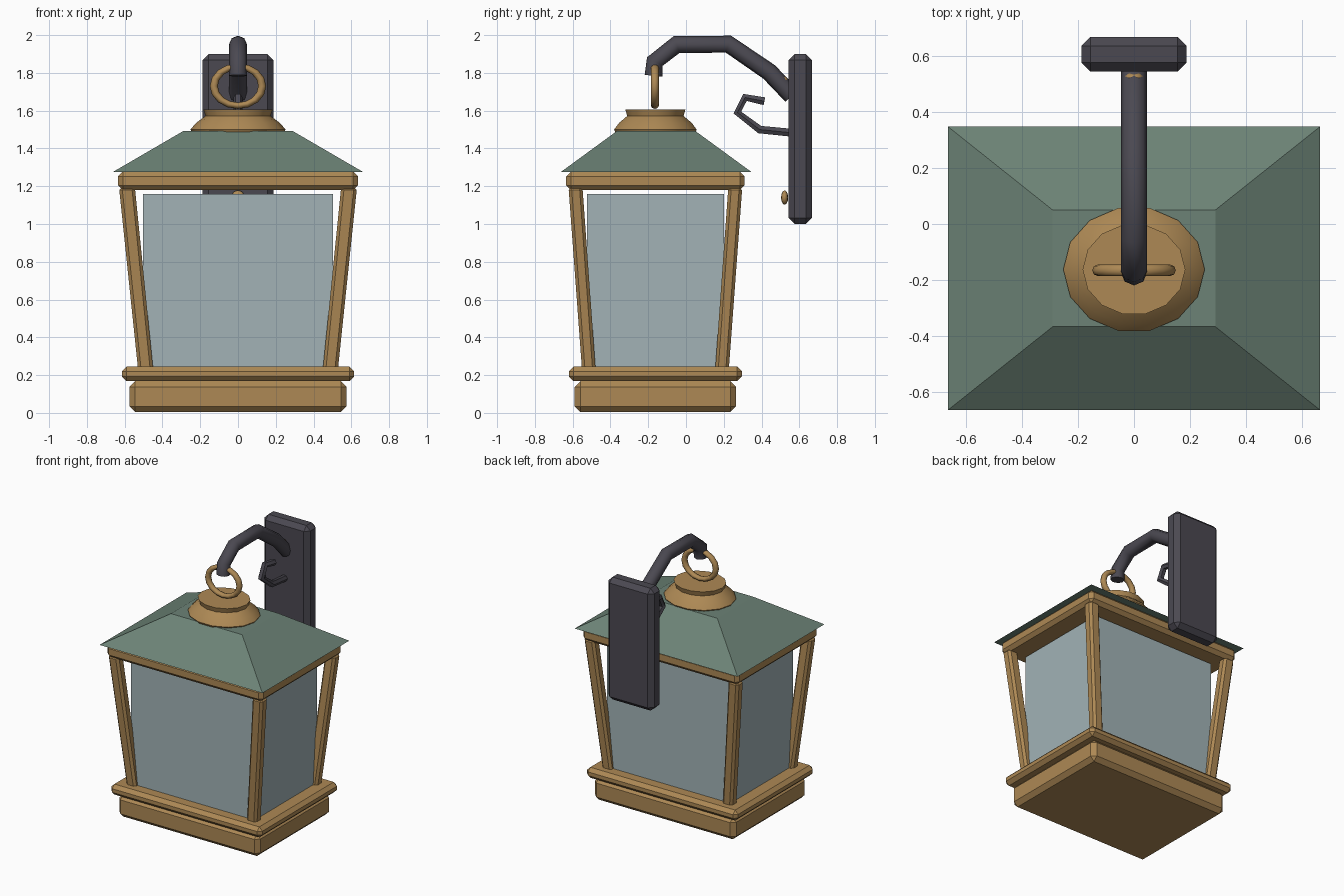
import bpy, bmesh, math
from mathutils import Vector

if "Cube" in bpy.data.objects:
    bpy.data.objects.remove(bpy.data.objects["Cube"])

CY = -0.162  # lantern axis in y


def material(name, rgb):
    m = bpy.data.materials.new(name)
    m.use_nodes = True
    m.diffuse_color = (*rgb, 1)
    m.node_tree.nodes["Principled BSDF"].inputs["Base Color"].default_value = (*rgb, 1)
    return m


BRASS = material("aged brass", (0.42, 0.25, 0.09))
GREEN = material("green roof", (0.15, 0.225, 0.18))
IRON = material("dark iron", (0.07, 0.066, 0.083))
GLASS = material("pale glass", (0.36, 0.45, 0.47))


def add_object(name, bm, mat, smooth=None):
    bmesh.ops.recalc_face_normals(bm, faces=bm.faces)
    mesh = bpy.data.meshes.new(name)
    bm.to_mesh(mesh)
    bm.free()
    mesh.materials.append(mat)
    obj = bpy.data.objects.new(name, mesh)
    bpy.context.collection.objects.link(obj)
    if smooth:
        smooth_shade(obj, smooth)
    return obj


def smooth_shade(obj, degrees):
    bpy.ops.object.select_all(action='DESELECT')
    obj.select_set(True)
    bpy.context.view_layer.objects.active = obj
    bpy.ops.object.shade_smooth_by_angle(angle=math.radians(degrees))


def block(name, mat, bottom, top, bevel=0):
    """Hexahedron between two rectangles given as (x, y, z, half x, half y)."""
    bm = bmesh.new()
    rings = []
    for x, y, z, hx, hy in (bottom, top):
        rings.append([bm.verts.new((x + sx * hx, y + sy * hy, z))
                      for sx, sy in ((-1, -1), (1, -1), (1, 1), (-1, 1))])
    low, high = rings
    bm.faces.new(low)
    bm.faces.new(high)
    for i in range(4):
        j = (i + 1) % 4
        bm.faces.new((low[i], low[j], high[j], high[i]))
    if bevel:
        bmesh.ops.bevel(bm, geom=bm.edges[:], offset=bevel, segments=1, affect='EDGES')
    return add_object(name, bm, mat)


def slab(name, mat, hx, hy, z0, z1, bevel=0, y=CY):
    return block(name, mat, (0, y, z0, hx, hy), (0, y, z1, hx, hy), bevel)


def tube(name, mat, path, radius, resolution):
    """Round bar along a path of (y, z) points in the middle plane."""
    curve = bpy.data.curves.new(name, 'CURVE')
    curve.dimensions = '3D'
    curve.bevel_depth = radius
    curve.bevel_resolution = resolution
    curve.use_fill_caps = True
    spline = curve.splines.new('POLY')
    spline.points.add(len(path) - 1)
    for p, (y, z) in zip(spline.points, path):
        p.co = (0, y, z, 1)
    curve.materials.append(mat)
    obj = bpy.data.objects.new(name, curve)
    bpy.context.collection.objects.link(obj)
    bpy.ops.object.select_all(action='DESELECT')
    obj.select_set(True)
    bpy.context.view_layer.objects.active = obj
    bpy.ops.object.convert(target='MESH')
    smooth_shade(bpy.context.object, 50)


# Base, ledge, glass body and upper frame
slab("base", BRASS, 0.575, 0.427, 0.005, 0.168, 0.03)
slab("base_ledge", BRASS, 0.615, 0.458, 0.168, 0.245, 0.025)
slab("glass_body", GLASS, 0.503, 0.363, 0.235, 1.16)
slab("upper_frame", BRASS, 0.635, 0.472, 1.18, 1.277, 0.025)

# Splayed corner posts
for sx, side in ((-1, "right"), (1, "left")):
    for sy, end in ((-1, "front"), (1, "back")):
        block(f"post_{end}_{side}", BRASS,
              (sx * 0.488, CY + sy * 0.352, 0.22, 0.04, 0.036),
              (sx * 0.588, CY + sy * 0.423, 1.195, 0.042, 0.037), 0.016)

# Hipped roof
block("roof", GREEN, (0, -0.158, 1.275, 0.663, 0.505), (0, -0.158, 1.492, 0.29, 0.208))

# Turned cap on the roof
bm = bmesh.new()
SIDES = 14
rings = []
for r, z in ((0.235, 1.47), (0.252, 1.50), (0.222, 1.535), (0.172, 1.572), (0.183, 1.606)):
    rings.append([bm.verts.new((r * math.cos(2 * math.pi * i / SIDES),
                                CY + 0.89 * r * math.sin(2 * math.pi * i / SIDES), z))
                  for i in range(SIDES)])
for a, b in zip(rings, rings[1:]):
    for i in range(SIDES):
        j = (i + 1) % SIDES
        bm.faces.new((a[i], a[j], b[j], b[i]))
bm.faces.new(rings[0])
bm.faces.new(rings[-1])
add_object("roof_cap", bm, BRASS, 50)

# Oval hanging ring
bpy.ops.mesh.primitive_torus_add(major_radius=0.128, minor_radius=0.021, major_segments=16,
                                 minor_segments=8, location=(0, -0.165, 1.73),
                                 rotation=(math.pi / 2, 0, 0))
ring = bpy.context.object
ring.name = "hanging_ring"
ring.scale = (1, 0.81, 1)
ring.data.materials.append(BRASS)
smooth_shade(ring, 60)

# Wall plate, main arm and small scroll
slab("wall_plate", IRON, 0.187, 0.062, 1.0, 1.9, 0.032, y=0.605)
tube("bracket_arm", IRON, [(-0.172, 1.785), (-0.165, 1.86), (-0.05, 1.95), (0.225, 1.952),
                           (0.44, 1.805), (0.56, 1.68)], 0.047, 2)
tube("bracket_scroll", IRON, [(0.56, 1.483), (0.39, 1.50), (0.272, 1.59), (0.312, 1.67),
                              (0.415, 1.65)], 0.024, 1)

# Plate screws
for name, z in (("lower_screw", 1.14), ("upper_screw", 1.745)):
    bm = bmesh.new()
    bmesh.ops.create_uvsphere(bm, u_segments=10, v_segments=6, radius=0.038)
    bmesh.ops.scale(bm, vec=Vector((1, 0.5, 1)), verts=bm.verts)
    bmesh.ops.translate(bm, vec=Vector((0, 0.522, z)), verts=bm.verts)
    add_object(name, bm, BRASS, 60)
